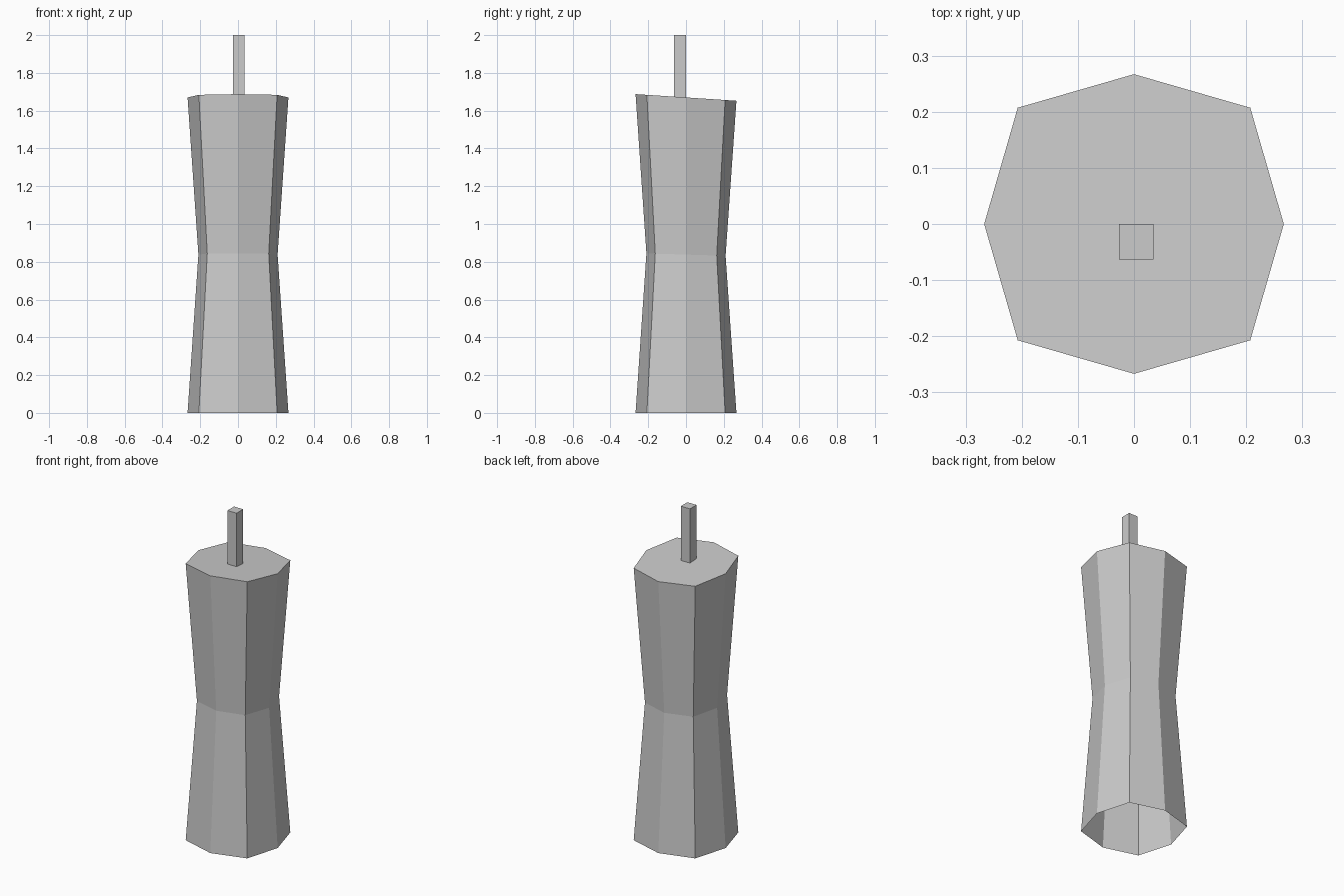
import bpy, bmesh
from math import cos, sin, pi

if "Cube" in bpy.data.objects:
    bpy.data.objects.remove(bpy.data.objects["Cube"])


def finish(name, bm):
    bmesh.ops.recalc_face_normals(bm, faces=bm.faces[:])
    mesh = bpy.data.meshes.new(name)
    bm.to_mesh(mesh)
    bm.free()
    obj = bpy.data.objects.new(name, mesh)
    bpy.context.collection.objects.link(obj)
    return obj


# Waisted eight-sided body, open below; upper rings lean down toward the back
bm = bmesh.new()
rings = []
for z, scale, tilt in ((0, 1, 0), (0.838, 0.785, 0.03), (1.67, 1, 0.066)):
    ring = []
    for i in range(8):
        r = (0.293 if i % 2 else 0.267) * scale
        x, y = r * cos(i * pi / 4), r * sin(i * pi / 4)
        ring.append(bm.verts.new((x, y, z - tilt * y)))
    rings.append(ring)
for low, high in zip(rings, rings[1:]):
    for i in range(8):
        j = (i + 1) % 8
        bm.faces.new((low[i], low[j], high[j], high[i]))
bm.faces.new(rings[-1])
# Orient from the closed top so the open shell faces outward
finish("candle_body", bm)

# Square wick, open where it meets the top
bm = bmesh.new()
bmesh.ops.create_cube(bm, size=1)
for v in bm.verts:
    v.co.x = 0.004 + v.co.x * 0.062
    v.co.y = -0.0315 + v.co.y * 0.063
    v.co.z = 2.0 if v.co.z > 0 else 1.67 - 0.066 * v.co.y
finish("wick", bm)
